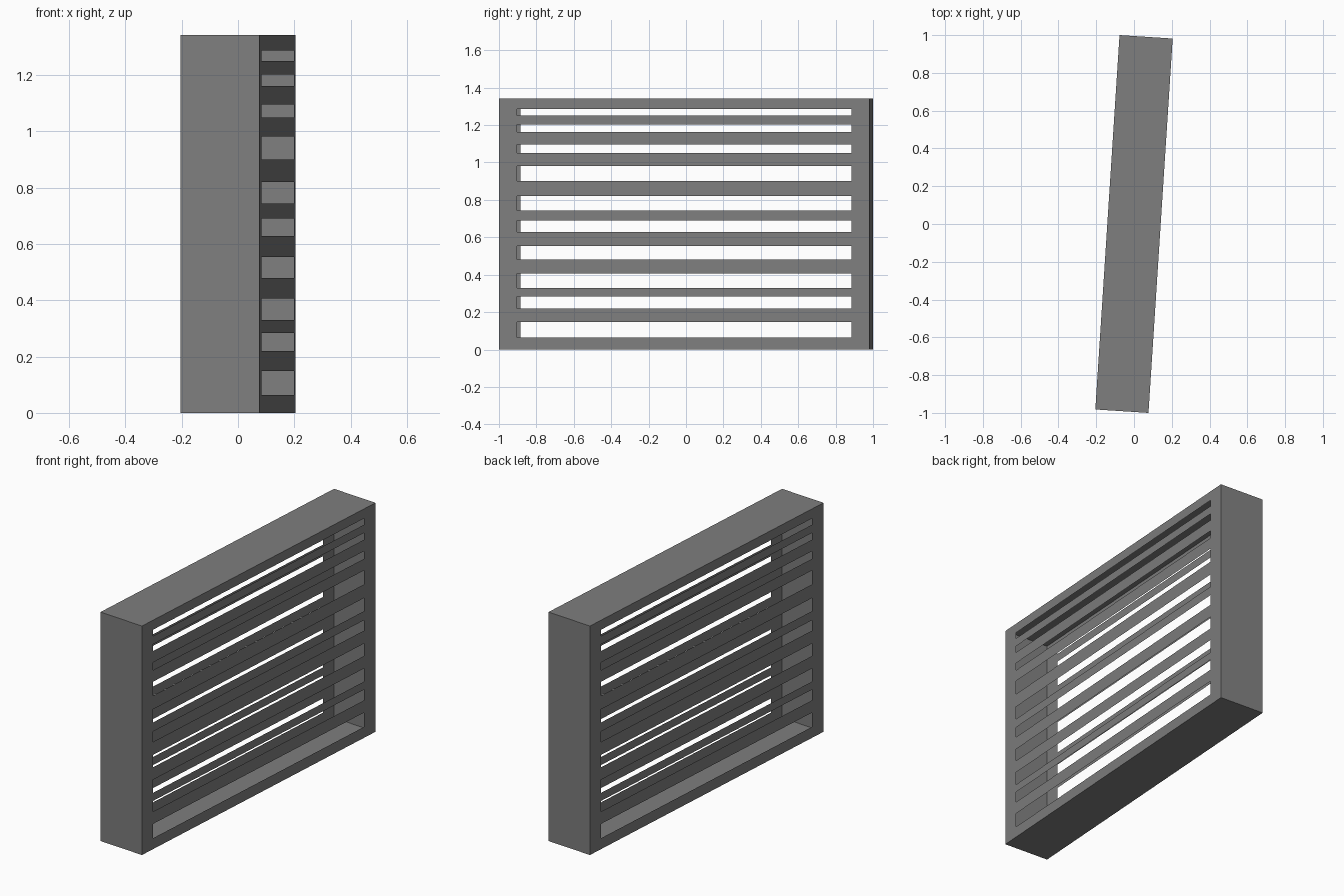
import bpy, bmesh, math

if "Cube" in bpy.data.objects:
    bpy.data.objects.remove(bpy.data.objects["Cube"])

L, T, H = 1.986, 0.282, 1.343      # length, depth, height of the casing
SLOT_Y = 0.897                     # half length of each slot
TILT = math.radians(-3.7)          # slight turn about the vertical
SLOTS = [(.064, .148), (.22, .283), (.33, .407), (.48, .553), (.629, .69),
         (.743, .82), (.90, .982), (1.05, 1.095), (1.162, 1.202), (1.25, 1.287)]

# Dark grey paint
paint = bpy.data.materials.new("dark_grey")
paint.diffuse_color = (0.21, 0.21, 0.21, 1)
paint.use_nodes = True
paint.node_tree.nodes["Principled BSDF"].inputs["Base Color"].default_value = paint.diffuse_color


def finish(name, bm):
    bmesh.ops.remove_doubles(bm, verts=bm.verts, dist=1e-5)
    me = bpy.data.meshes.new(name)
    bm.to_mesh(me)
    bm.free()
    me.materials.append(paint)
    ob = bpy.data.objects.new(name, me)
    ob.rotation_euler.z = TILT
    bpy.context.collection.objects.link(ob)


# Thin sheet casing: top, bottom and two ends, open on the slotted sides
bm = bmesh.new()
bmesh.ops.create_cube(bm, size=1)
for v in bm.verts:
    v.co = (v.co.x * T, v.co.y * L, (v.co.z + 0.5) * H)
bm.normal_update()
bmesh.ops.delete(bm, geom=[f for f in bm.faces if abs(f.normal.x) > 0.5],
                 context='FACES_ONLY')
finish("casing", bm)


# Thin slotted panel on each long side: a grid with the slot cells left out
def grille(name, side):
    bm = bmesh.new()
    ys = [-L / 2, -SLOT_Y, SLOT_Y, L / 2]
    zs = [0] + [z for s in SLOTS for z in s] + [H]
    for r in range(len(zs) - 1):
        for c in range(3):
            if c == 1 and r % 2 == 1:
                continue
            quad = [(ys[c], zs[r]), (ys[c + 1], zs[r]),
                    (ys[c + 1], zs[r + 1]), (ys[c], zs[r + 1])]
            bm.faces.new([bm.verts.new((side * T / 2, y, z))
                          for y, z in quad[::side]])
    finish(name, bm)


grille("right_grille", 1)
grille("left_grille", -1)
